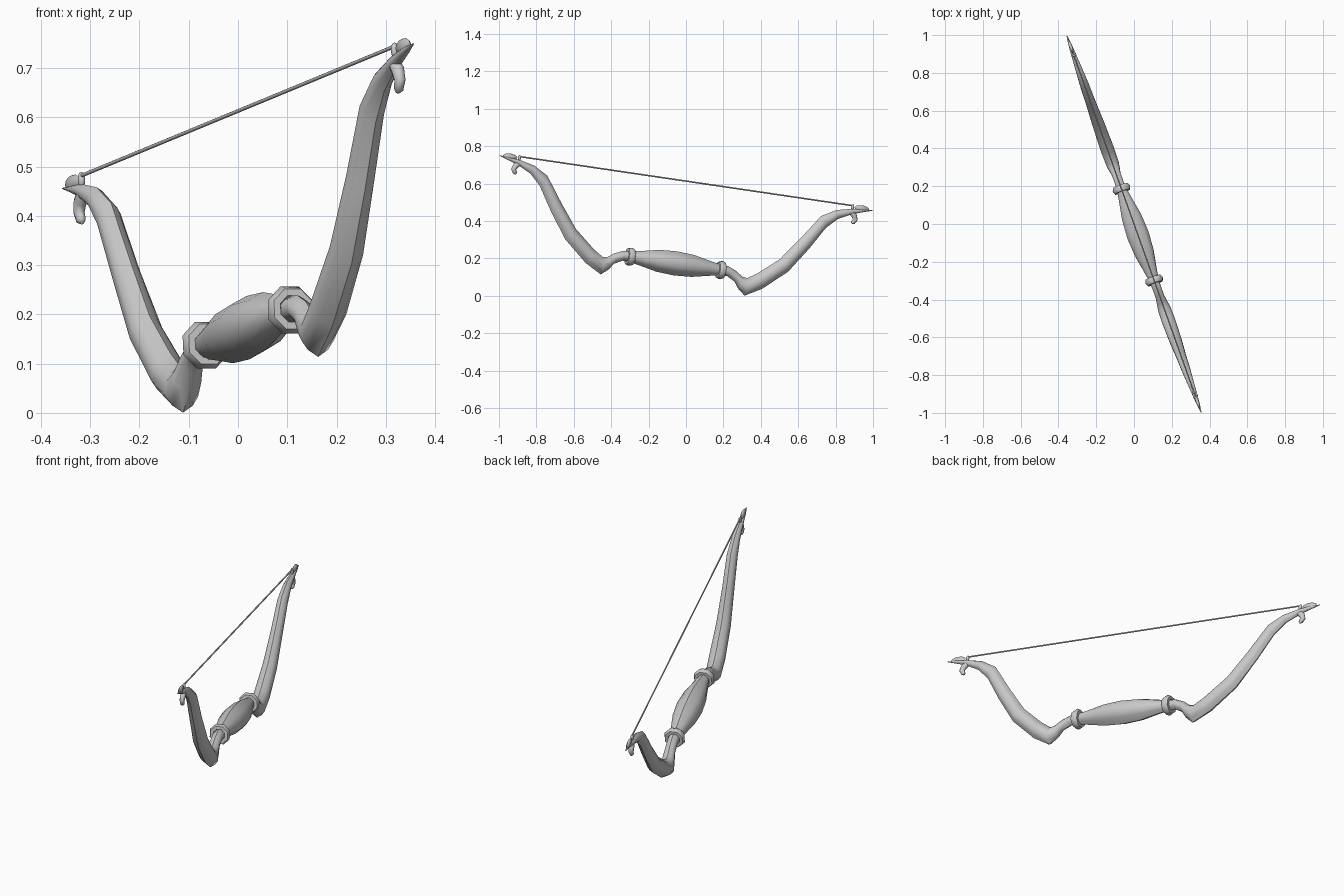
import bpy, bmesh, math
from mathutils import Matrix, Vector

if "Cube" in bpy.data.objects:
    bpy.data.objects.remove(bpy.data.objects["Cube"])

# Bow frame: local X along the bow, local Z towards the string, Y sideways
tilt = math.radians(7.9)
flat = Vector((-0.336, 0.942, 0))
up = Vector((0, 0, 1))
U = flat * math.cos(tilt) - up * math.sin(tilt)
V = flat * math.sin(tilt) + up * math.cos(tilt)
W = V.cross(U)
FRAME = Matrix((U, W, V)).transposed().to_4x4()
FRAME.translation = flat * -0.060 + up * 0.173

# Ridged section: sharp at top and bottom, rounded at the sides
half = [(.6, .7), (.95, .32), (.95, -.32), (.6, -.7)]
RIDGED = [(0, 1)] + half + [(0, -1)] + [(-a, b) for a, b in reversed(half)]
ROUND = [(math.sin(i * math.pi / 4), math.cos(i * math.pi / 4)) for i in range(8)]


def finish(name, bm, mirror=True, angle=48):
    bmesh.ops.recalc_face_normals(bm, faces=bm.faces)
    mesh = bpy.data.meshes.new(name)
    bm.to_mesh(mesh)
    bm.free()
    ob = bpy.data.objects.new(name, mesh)
    bpy.context.collection.objects.link(ob)
    ob.matrix_world = FRAME
    bpy.ops.object.select_all(action='DESELECT')
    ob.select_set(True)
    bpy.context.view_layer.objects.active = ob
    bpy.ops.object.shade_smooth_by_angle(angle=math.radians(angle))
    if mirror:
        ob.modifiers.new("other_end", 'MIRROR').use_axis = (True, False, False)
    return ob


def loft(name, stations, section, mirror=True, angle=48):
    """Each station: top x, top z, bottom x, bottom z, half width."""
    bm = bmesh.new()
    rings = []
    for tx, tz, bx, bz, w in stations:
        top, bot = Vector((tx, 0, tz)), Vector((bx, 0, bz))
        mid, rise = (top + bot) / 2, (top - bot) / 2
        rings.append([bm.verts.new(mid + rise * b + Vector((0, w * a, 0)))
                      for a, b in section])
    n = len(section)
    for r, s in zip(rings, rings[1:]):
        for i in range(n):
            j = (i + 1) % n
            bm.faces.new((r[i], r[j], s[j], s[i]))
    bm.faces.new(rings[0])
    bm.faces.new(rings[-1])
    return finish(name, bm, mirror, angle)


def tube(name, path, mirror=True):
    """Round tube through (x, z, radius) points."""
    st = []
    for i, (x, z, r) in enumerate(path):
        a, b = path[max(i - 1, 0)], path[min(i + 1, len(path) - 1)]
        d = Vector((b[0] - a[0], b[1] - a[1])).normalized()
        st.append((x - d.y * r, z + d.x * r, x + d.y * r, z - d.x * r, r * .85))
    return loft(name, st, ROUND, mirror, 60)


def blob(name, centre, size):
    bm = bmesh.new()
    bmesh.ops.create_uvsphere(bm, u_segments=8, v_segments=6, radius=1)
    bmesh.ops.scale(bm, vec=size, verts=bm.verts)
    bmesh.ops.translate(bm, vec=centre, verts=bm.verts)
    return finish(name, bm, True, 60)


# Swelling hand grip
grip = [(0, .065, .062), (.10, .059, .055), (.18, .043, .040), (.26, .028, .026)]
grip = [(-x, h, w) for x, h, w in reversed(grip[1:])] + grip
loft("grip", [(x, h, x, -h, w) for x, h, w in grip], RIDGED, mirror=False)

# Recurved limbs, with neck and pointed elbow
loft("limb", [
    (.26, .028, .26, -.026, .026),
    (.300, .026, .300, -.027, .025),
    (.350, .006, .345, -.050, .025),
    (.385, -.018, .369, -.083, .030),
    (.415, -.022, .412, -.117, .036),
    (.471, .013, .505, -.068, .038),
    (.585, .105, .639, .043, .034),
    (.687, .233, .740, .181, .028),
    (.784, .364, .820, .305, .025),
    (.866, .408, .881, .362, .020),
    (.955, .427, .962, .400, .014),
    (1.02, .434, 1.02, .418, .009),
    (1.068, .435, 1.068, .432, .002)], RIDGED)

# Octagonal collars either side of the grip
bm = bmesh.new()
rings = []
for i in range(8):
    a = (i + .5) * math.pi / 4
    ring = []
    for k in range(6):
        p = k * math.pi / 3
        r = .037 + .015 * math.cos(p)
        ring.append(bm.verts.new((.26 + .020 * math.sin(p), r * math.cos(a), r * math.sin(a))))
    rings.append(ring)
for i in range(8):
    r, s = rings[i], rings[(i + 1) % 8]
    for k in range(6):
        m = (k + 1) % 6
        bm.faces.new((r[k], r[m], s[m], s[k]))
finish("collar", bm)

# Tip ornaments: string nock, scroll on top and hanging hook
blob("string_nock", (.955, 0, .436), (.009, .008, .016))
blob("tip_scroll", (1.008, 0, .436), (.042, .009, .017))
tube("tip_hook", [(.945, .412, .013), (.970, .392, .016), (.979, .372, .014),
                  (.969, .356, .012), (.962, .350, .006)])

# Bow string
tube("string", [(-.955, .444, .004), (.955, .444, .004)], mirror=False)
